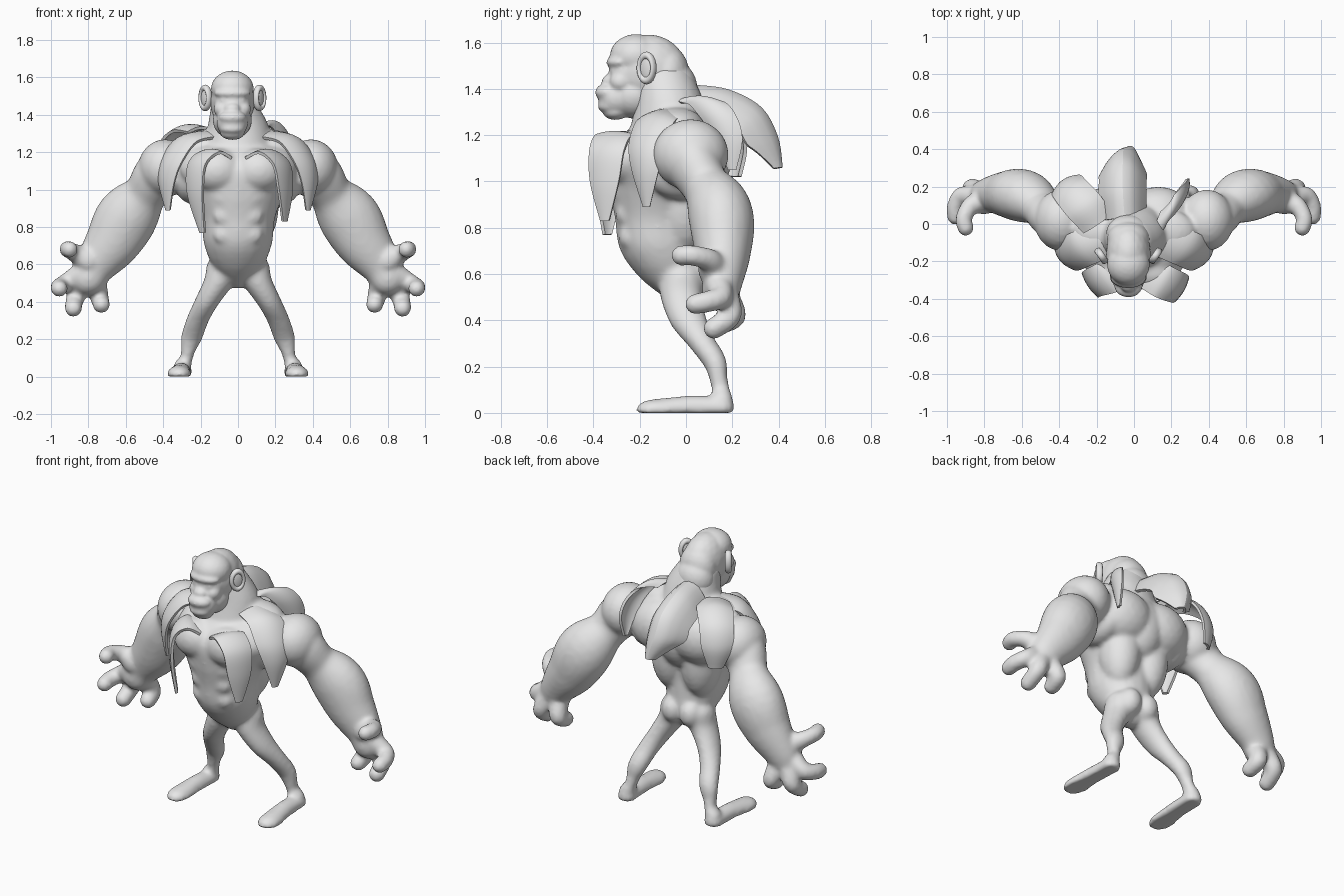
import bpy
import bmesh
from math import pi
from mathutils import Vector

cube = bpy.data.objects.get("Cube")
if cube:
    bpy.data.objects.remove(cube, do_unlink=True)

grey = bpy.data.materials.new("plain grey")
grey.use_nodes = True
grey.diffuse_color = (.8, .8, .8, 1)
grey.node_tree.nodes["Principled BSDF"].inputs["Base Color"].default_value = (.8, .8, .8, 1)

# Unit ball reused for every muscle mass
ball_bm = bmesh.new()
bmesh.ops.create_icosphere(ball_bm, subdivisions=3, radius=1)
BALL_VERTS = [v.co.copy() for v in ball_bm.verts]
BALL_FACES = [[v.index for v in f.verts] for f in ball_bm.faces]
ball_bm.free()


def spline(points, steps):
    """Smooth curve through points of any dimension."""
    points = [Vector(p) for p in points]
    last = len(points) - 1
    result = []
    for i in range(last):
        a, b = points[max(i - 1, 0)], points[i]
        c, d = points[i + 1], points[min(i + 2, last)]
        for k in range(steps):
            t = k / steps
            result.append(b + (c - a) * (t / 2)
                          + (a * 2 - b * 5 + c * 4 - d) * (t * t / 2)
                          + (b * 3 - a - c * 3 + d) * (t ** 3 / 2))
    return result + [points[last]]


def add_object(name, verts, faces):
    mesh = bpy.data.meshes.new(name)
    mesh.from_pydata([tuple(v) for v in verts], [], faces)
    mesh.materials.append(grey)
    obj = bpy.data.objects.new(name, mesh)
    bpy.context.collection.objects.link(obj)
    return obj


def activate(obj):
    bpy.ops.object.select_all(action='DESELECT')
    obj.select_set(True)
    bpy.context.view_layer.objects.active = obj


class Sculpt:
    """Collects ellipsoids and fuses them into one smooth skin."""

    def __init__(self):
        self.verts, self.faces = [], []

    def blob(self, x, y, z, rx, ry, rz):
        base = len(self.verts)
        for v in BALL_VERTS:
            self.verts.append((x + v.x * rx, y + v.y * ry, max(0, z + v.z * rz)))
        self.faces += [[base + i for i in f] for f in BALL_FACES]

    def pair(self, x, y, z, rx, ry, rz, middle=0):
        for side in (-1, 1):
            self.blob(middle + side * x, y, z, rx, ry, rz)

    def limb(self, points, flat=1.0, mirrored=True):
        for p in spline(points, 6):
            radii = tuple(p[3:]) if len(p) > 4 else (p[3], p[3] * flat, p[3])
            for side in ((-1, 1) if mirrored else (1,)):
                self.blob(side * p[0], p[1], p[2], *radii)

    def finish(self, name, voxel, smoothing):
        obj = add_object(name, self.verts, self.faces)
        activate(obj)
        remesh = obj.modifiers.new("skin", 'REMESH')
        remesh.mode = 'VOXEL'
        remesh.voxel_size = voxel
        remesh.use_smooth_shade = True
        smooth = obj.modifiers.new("soften", 'SMOOTH')
        smooth.factor = .5
        smooth.iterations = smoothing
        for modifier in list(obj.modifiers):
            bpy.ops.object.modifier_apply(modifier=modifier.name)
        bpy.ops.object.shade_smooth()
        return obj


# Body: torso core, widening from the hips to the chest
body = Sculpt()
body.limb([(0, -.03, .53, .06, .07, .06), (0, -.07, .61, .14, .14, .07),
           (0, -.11, .72, .185, .18, .08), (0, -.12, .85, .2, .19, .08),
           (0, -.11, .98, .25, .225, .09), (0, -.1, 1.1, .32, .24, .09),
           (0, -.08, 1.18, .3, .2, .08)], mirrored=False)

# Torso muscles: chest, sides, back, neck slope, buttocks, belly
body.pair(.11, -.25, 1.1, .14, .115, .12)
body.pair(.24, -.02, 1.05, .1, .16, .13)
body.pair(.13, .04, 1.1, .19, .16, .17)
body.pair(.1, -.01, .93, .12, .13, .24)
body.blob(0, .03, 1.07, .15, .15, .2)
body.pair(.17, -.04, 1.24, .16, .12, .08)
body.pair(.06, .03, .585, .07, .075, .085)
for row in range(3):
    body.pair(.065, -.282 + row * .014, .96 - row * .1, .068, .036, .055)

# Neck
body.limb([(-.02, -.09, 1.42, .13, .13, .1), (0, -.07, 1.33, .165, .15, .1),
           (0, -.06, 1.2, .2, .19, .1)], mirrored=False)

# Arms: round shoulder, narrow elbow, heavy forearm
body.pair(.39, .02, 1.115, .145, .165, .155)
body.limb([(.33, 0, 1.12, .13), (.42, .03, 1.08, .135), (.5, .09, .97, .118),
           (.595, .15, .85, .165), (.67, .16, .72, .147), (.76, .16, .6, .11),
           (.8, .15, .53, .095)], flat=.85)

# Thumb and three fingers, curling forward
body.limb([(.8, .12, .62, .07), (.87, .1, .66, .05),
           (.91, .03, .68, .045), (.9, -.02, .68, .045)])
body.limb([(.84, .14, .55, .06), (.92, .15, .5, .05),
           (.955, .09, .48, .047), (.955, .04, .47, .045)])
body.limb([(.83, .17, .5, .06), (.87, .19, .42, .05), (.88, .12, .365, .047)])
body.limb([(.76, .17, .5, .06), (.74, .21, .42, .05), (.73, .15, .385, .047)])

# Legs and feet
body.limb([(.07, -.02, .58, .1, .1, .08), (.11, -.02, .5, .075, .09, .07),
           (.168, .01, .4, .062, .08, .06), (.213, .065, .31, .06, .06, .05),
           (.245, .125, .22, .058, .05, .05), (.265, .14, .15, .042, .04, .04),
           (.275, .15, .1, .033, .04, .04), (.298, .155, .05, .048, .05, .048)])
body.limb([(.3, .155, .02, .055, .055, .05), (.305, .02, .02, .055, .07, .055),
           (.315, -.13, .01, .066, .088, .05)])
body.finish("body", .012, 10)

# Head: skull, forehead, nape, jaw, face, muzzle
MID = -.03
head = Sculpt()
head.blob(MID, -.16, 1.475, .12, .165, .16)
head.blob(MID, -.215, 1.54, .115, .115, .097)
head.blob(MID, -.08, 1.46, .115, .095, .13)
head.blob(MID, -.05, 1.4, .12, .1, .12)
head.blob(MID, -.22, 1.37, .105, .11, .1)
head.blob(MID, -.25, 1.46, .098, .085, .11)
head.blob(MID, -.3, 1.36, .085, .08, .085)

# Face: brow ridge, cheeks, nose, two lips, chin and eyes
head.blob(MID, -.285, 1.515, .098, .06, .032)
head.pair(.055, -.28, 1.43, .045, .05, .045, MID)
head.blob(MID, -.325, 1.43, .045, .04, .035)
head.blob(MID, -.335, 1.385, .075, .058, .04)
head.blob(MID, -.33, 1.325, .068, .052, .032)
head.blob(MID, -.305, 1.3, .065, .055, .035)
head.pair(.045, -.3, 1.477, .026, .026, .018, MID)
head.finish("head", .008, 9)

# Ears: a rim around a shallow inner disc
for side, label in ((1, "left"), (-1, "right")):
    place = (MID + side * .145, -.17, 1.49)
    turn = (0, pi / 2, -side * .6)
    bpy.ops.mesh.primitive_torus_add(major_segments=32, minor_segments=12,
                                     major_radius=.045, minor_radius=.014,
                                     location=place, rotation=turn)
    rim = bpy.context.object
    rim.name = label + "_ear_rim"
    rim.scale = (1.2, .8, 1.3)
    bpy.ops.mesh.primitive_uv_sphere_add(segments=24, ring_count=12, radius=.045,
                                         location=place, rotation=turn)
    inner = bpy.context.object
    inner.name = label + "_ear_inner"
    inner.scale = (1.2, .8, .3)
    for part in (rim, inner):
        part.data.materials.append(grey)
        part.data.shade_smooth()


CORE = Vector((0, -.08, 1.05))
COLUMNS = 9


def flap(name, points, across, bow=.3):
    """Curved leaf-like strip; edges bend back towards the body."""
    across = Vector(across).normalized()
    line = spline(points, 6)
    verts, faces = [], []
    for i, p in enumerate(line):
        centre = p.to_3d()
        along = (line[min(i + 1, len(line) - 1)] - line[max(i - 1, 0)]).to_3d()
        normal = along.cross(across).normalized()
        if normal.dot(centre - CORE) < 0:
            normal.negate()
        for j in range(COLUMNS):
            u = 2 * j / (COLUMNS - 1) - 1
            verts.append(centre + across * (u * p[3]) - normal * (bow * u * u * p[3]))
    for i in range(len(line) - 1):
        for j in range(COLUMNS - 1):
            a = i * COLUMNS + j
            faces.append((a, a + 1, a + COLUMNS + 1, a + COLUMNS))
    obj = add_object(name, verts, faces)
    thick = obj.modifiers.new("thickness", 'SOLIDIFY')
    thick.thickness = .016
    thick.offset = 0
    activate(obj)
    bpy.ops.object.modifier_apply(modifier=thick.name)
    bpy.ops.object.shade_smooth_by_angle()


# Mantle of peeled strips hanging from the neck
flap("front_left_flap", [(.08, -.26, 1.18, .09), (.16, -.31, 1.21, .09),
                         (.24, -.345, 1.14, .085), (.26, -.355, 1.0, .07),
                         (.25, -.35, .83, .02)], (.5, .85, 0), bow=.15)
flap("front_right_flap", [(-.08, -.25, 1.18, .09), (-.15, -.29, 1.21, .09),
                          (-.225, -.32, 1.14, .08), (-.235, -.335, .98, .07),
                          (-.19, -.34, .77, .02)], (-.55, .8, 0), bow=.15)
for side, label in ((1, "left"), (-1, "right")):
    flap(label + "_shoulder_flap",
         [(side * .16, -.08, 1.31, .1), (side * .29, -.14, 1.28, .1),
          (side * .37, -.18, 1.17, .095), (side * .395, -.185, 1.05, .07),
          (side * .375, -.17, .89, .015)], (side * .6, .8, 0))
flap("back_left_flap", [(.12, 0, 1.35, .07), (.2, .07, 1.36, .08),
                        (.26, .13, 1.29, .08), (.285, .18, 1.18, .06),
                        (.28, .2, 1.05, .015)], (.3, .9, 0))
flap("back_right_flap", [(-.19, 0, 1.33, .09), (-.27, .1, 1.34, .1),
                         (-.345, .19, 1.27, .095), (-.375, .23, 1.15, .085),
                         (-.36, .22, 1.02, .04)], (.83, .56, 0))
flap("back_flap", [(-.05, .03, 1.41, .11), (-.06, .18, 1.39, .12),
                   (-.06, .32, 1.315, .12), (-.055, .39, 1.19, .115),
                   (-.02, .41, 1.06, .03)], (1, 0, 0), bow=1.1)
